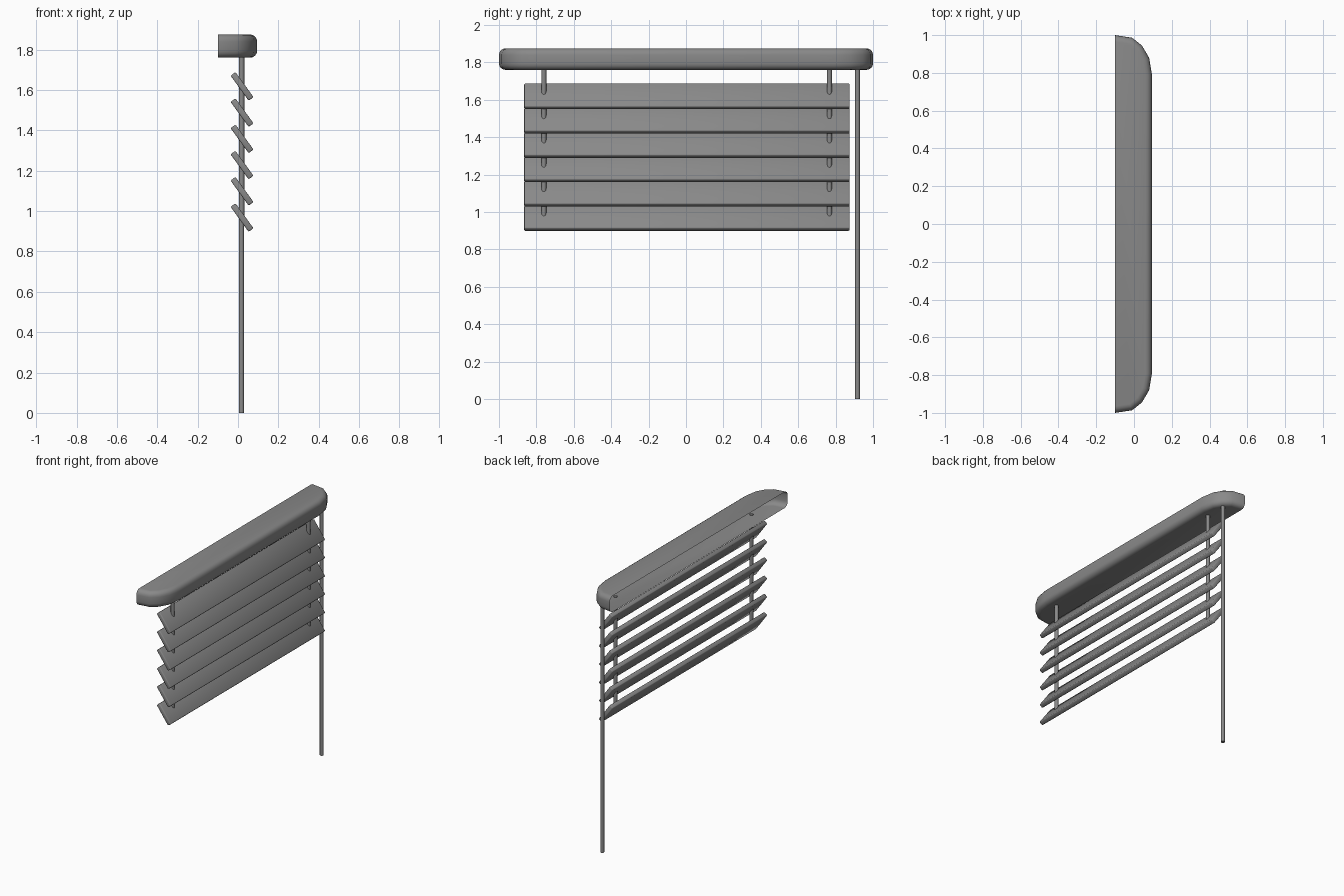
import bpy, bmesh, math
from mathutils import Matrix, Vector

if "Cube" in bpy.data.objects:
    bpy.data.objects.remove(bpy.data.objects["Cube"])


def material(name, v):
    m = bpy.data.materials.new(name)
    m.diffuse_color = (v, v, v, 1)
    m.use_nodes = True
    m.node_tree.nodes["Principled BSDF"].inputs["Base Color"].default_value = m.diffuse_color
    return m


grey = material("blind grey", 0.25)


def finish(bm, name, mat, angle=40):
    me = bpy.data.meshes.new(name)
    bm.to_mesh(me)
    bm.free()
    ob = bpy.data.objects.new(name, me)
    bpy.context.collection.objects.link(ob)
    me.materials.append(mat)
    bpy.context.view_layer.objects.active = ob
    ob.select_set(True)
    bpy.ops.object.shade_smooth_by_angle(angle=math.radians(angle))
    ob.select_set(False)
    return ob


# Head rail: rounded shell, open at the back (-x)
def head_rail():
    half = [(-0.1, 1.0, 0), (-0.01, 0.986, 20), (0.042, 0.945, 42),
            (0.08, 0.88, 66), (0.095, 0.79, 90)]
    z0, z1, r = 1.76, 1.875, 0.035
    outline = [(x, -y, a, -1) for x, y, a in half]
    outline += [(x, y, a, 1) for x, y, a in reversed(half)]
    levels = []
    for k in range(5):
        t = math.radians(22.5 * k)
        levels.append((r * (1 - math.sin(t)), z0 + r * (1 - math.cos(t))))
    levels += [(d, z0 + z1 - z) for d, z in reversed(levels)]
    bm = bmesh.new()
    rings = []
    for d, z in levels:
        rings.append([bm.verts.new((x - d * math.sin(math.radians(a)),
                                    y - s * d * math.cos(math.radians(a)), z))
                      for x, y, a, s in outline])
    for lo, hi in zip(rings, rings[1:]):
        for i in range(len(lo) - 1):
            bm.faces.new((lo[i], lo[i + 1], hi[i + 1], hi[i]))
    bm.faces.new(rings[-1])
    bm.faces.new(rings[0][::-1])
    finish(bm, "head_rail", grey)


# Upright rods for the cords and the wand
def rod(name, x, y, z0, z1, radius):
    bm = bmesh.new()
    bmesh.ops.create_cone(bm, cap_ends=True, segments=12, radius1=radius,
                          radius2=radius, depth=z1 - z0,
                          matrix=Matrix.Translation((x, y, (z0 + z1) / 2)))
    finish(bm, name, grey)


# Tilted slat with softened edges
def slat(name, z):
    bm = bmesh.new()
    bmesh.ops.create_cube(bm, size=1)
    bmesh.ops.scale(bm, vec=Vector((0.03, 1.74, 0.153)), verts=bm.verts)
    bmesh.ops.bevel(bm, geom=bm.edges[:], offset=0.006, segments=2,
                    profile=0.5, affect='EDGES')
    bmesh.ops.transform(bm, verts=bm.verts,
                        matrix=Matrix.Translation((0.02, 0.005, z))
                        @ Matrix.Rotation(math.radians(-35.8), 4, 'Y'))
    finish(bm, name, grey, 50)


head_rail()
for i in range(6):
    slat(f"slat_{i + 1}", 0.968 + 0.13 * i)
for side, y in (("left", -0.76), ("right", 0.767)):
    rod(f"ladder_cord_{side}", 0.018, y, 0.965, 1.765, 0.013)
rod("tilt_wand", 0.017, 0.917, 0.0, 1.763, 0.013)
